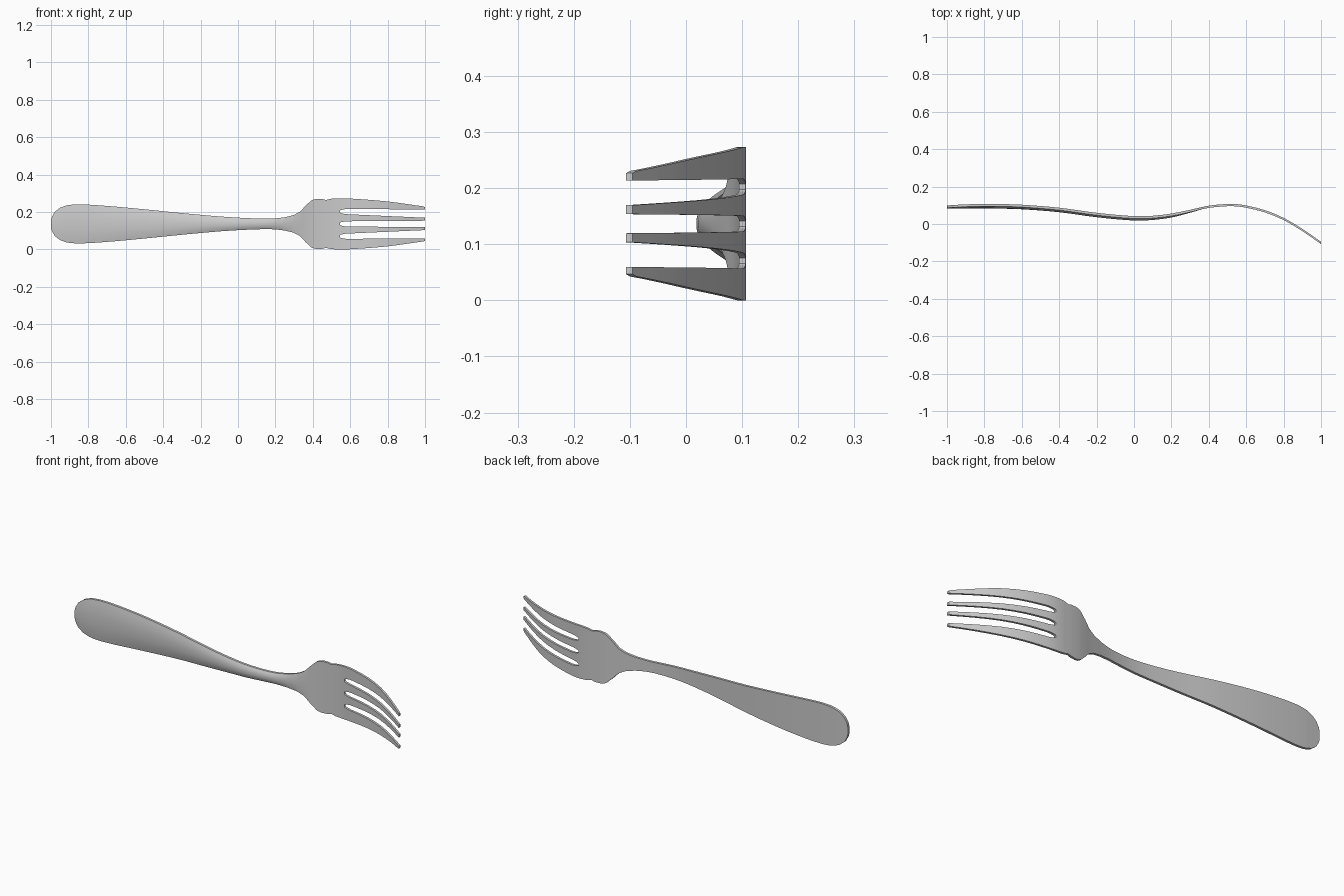
import bpy, bmesh
from math import radians

if "Cube" in bpy.data.objects:
    bpy.data.objects.remove(bpy.data.objects["Cube"])

CZ = 0.1365      # centre line height
SLOT = 0.545     # where the gaps between tines begin

# Half width of the outline, and height of the flat back, along x
WIDTH = [(-1, .018), (-.995, .038), (-.98, .064), (-.955, .084), (-.92, .098),
         (-.87, .104), (-.8, .103), (-.65, .092), (-.5, .078), (-.3, .058),
         (-.1, .040), (.05, .031), (.17, .028), (.24, .034), (.29, .045),
         (.33, .064), (.36, .096), (.39, .124), (.42, .134), (.45, .133),
         (.47, .128), (.495, .134), (.53, .1365), (.6, .1355), (.8, .120),
         (.96, .098), (.99, .094), (1, .090)]
BACK = [(-1, .099), (-.9, .105), (-.75, .107), (-.6, .103), (-.4, .087),
        (-.2, .060), (0, .042), (.1, .044), (.2, .056), (.3, .076),
        (.4, .098), (.5, .107), (.55, .106), (.6, .099), (.7, .074),
        (.8, .033), (.9, -.026), (1, -.095)]
EDGE = [(-1, .013), (.2, .013), (.4, .012), (1, .012)]
DOME = [(-1, .002), (-.93, .009), (-.7, .012), (0, .011), (.2, .009), (.36, 0), (1, 0)]


def linear(k, x):
    for (x0, v0), (x1, v1) in zip(k, k[1:]):
        if x <= x1:
            return v0 + (v1 - v0) * (x - x0) / (x1 - x0)
    return k[-1][1]


def smooth(k, x):
    """Cubic curve through the knots."""
    def slope(i):
        a, b = k[max(i - 1, 0)], k[min(i + 1, len(k) - 1)]
        return (b[1] - a[1]) / (b[0] - a[0])
    for i in range(len(k) - 1):
        (x0, v0), (x1, v1) = k[i], k[i + 1]
        if x <= x1:
            h = x1 - x0
            t = (x - x0) / h
            return ((2*t**3 - 3*t*t + 1) * v0 + (t**3 - 2*t*t + t) * h * slope(i)
                    + (3*t*t - 2*t**3) * v1 + (t**3 - t*t) * h * slope(i + 1))
    return k[-1][1]


def clamp(t):
    return max(0.0, min(1.0, t))


def columns(x):
    """Offsets of the eight lengthwise lines across the width."""
    o = smooth(WIDTH, x)
    handle = [.22 * o, .52 * o, .80 * o]
    grow = clamp((x - SLOT) / .035) ** .5
    t = clamp((x - .58) / .42)
    g = .35 + .65 * grow
    c = .014 * g + .003 * t
    b = .066 - .014 * g - .019 * t
    a = .066 + .014 * g - .003 * t
    m = clamp((x - .28) / .2)
    half = [h + (s - h) * m for h, s in zip(handle, [c, b, a])] + [o]
    return [-v for v in reversed(half)] + half


# Stations along the length: all outline knots plus even steps
xs = {round(k[0], 3) for k in WIDTH} | {round(-.95 + .05 * i, 3) for i in range(39)}
xs |= {SLOT, .549, .556, .566, .58}
xs = sorted(xs)

# Front and back sheets, with the gaps between the tines left out
bm = bmesh.new()
front, back = [], []
for x in xs:
    y, e, d = smooth(BACK, x), linear(EDGE, x), linear(DOME, x)
    cols = columns(x)
    front.append([bm.verts.new((x, y - e - d * (1 - (v / cols[-1]) ** 2), CZ + v)) for v in cols])
    back.append([bm.verts.new((x, y, CZ + v)) for v in cols])
twin = {f: b for fr, br in zip(front, back) for f, b in zip(fr, br)}
for i in range(len(xs) - 1):
    for j in range(7):
        if xs[i] >= SLOT and j in (1, 3, 5):
            continue
        q = [front[i][j], front[i + 1][j], front[i + 1][j + 1], front[i][j + 1]]
        bm.faces.new(q)
        bm.faces.new([twin[v] for v in reversed(q)])

# Side walls around the outline and the gaps
rim = [e for e in bm.edges if e.is_boundary and e.verts[0] in twin]
for e in rim:
    a, b = e.verts
    bm.faces.new((a, b, twin[b], twin[a]))
bmesh.ops.delete(bm, geom=[v for v in bm.verts if not v.link_faces], context='VERTS')
bmesh.ops.recalc_face_normals(bm, faces=bm.faces)

mesh = bpy.data.meshes.new("fork")
bm.to_mesh(mesh)
bm.free()
fork = bpy.data.objects.new("fork", mesh)
bpy.context.collection.objects.link(fork)
bpy.context.view_layer.objects.active = fork
fork.select_set(True)
bpy.ops.object.shade_smooth_by_angle(angle=radians(30))
